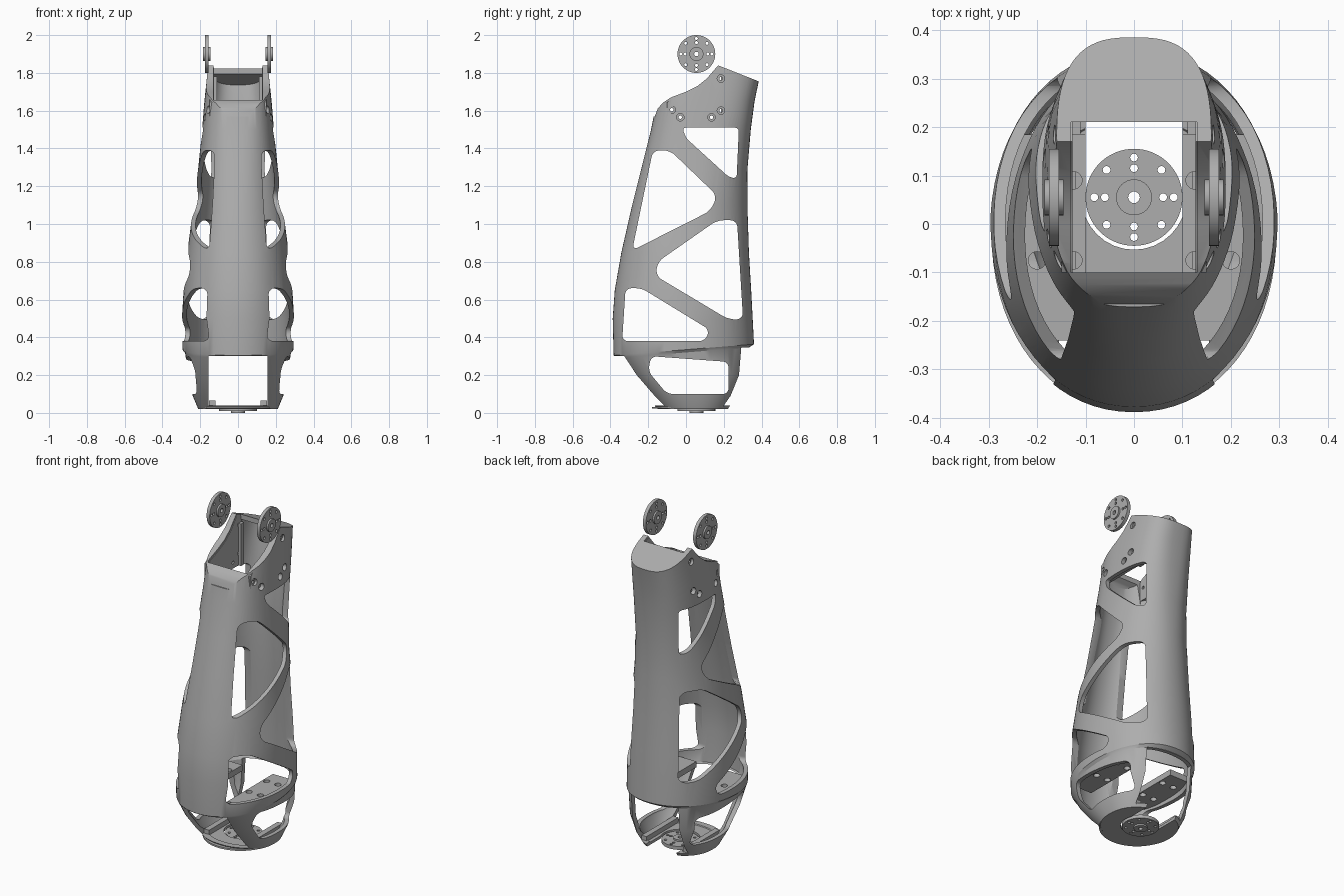
import bpy, bmesh, math
from mathutils import Matrix, Vector

if "Cube" in bpy.data.objects:
    bpy.data.objects.remove(bpy.data.objects["Cube"])

gray = bpy.data.materials.new("satin gray")
gray.use_nodes = True
TONE = (0.42, 0.42, 0.42, 1)
gray.diffuse_color = TONE
gray.node_tree.nodes["Principled BSDF"].inputs["Base Color"].default_value = TONE


def finish(name, bm):
    bmesh.ops.recalc_face_normals(bm, faces=bm.faces)
    mesh = bpy.data.meshes.new(name)
    bm.to_mesh(mesh)
    bm.free()
    mesh.materials.append(gray)
    ob = bpy.data.objects.new(name, mesh)
    bpy.context.collection.objects.link(ob)
    return ob


def box(name, lo, hi):
    bm = bmesh.new()
    lo, hi = Vector(lo), Vector(hi)
    m = Matrix.Translation((lo + hi) / 2) @ Matrix.Diagonal((*(hi - lo), 1))
    bmesh.ops.create_cube(bm, size=1, matrix=m)
    return finish(name, bm)


def rod(name, centre, radius, length, axis="Z", sides=32):
    bm = bmesh.new()
    turn = Matrix.Rotation(math.pi / 2, 4, "Y") if axis == "X" else Matrix()
    bmesh.ops.create_cone(bm, cap_ends=True, segments=sides, radius1=radius,
                          radius2=radius, depth=length,
                          matrix=Matrix.Translation(centre) @ turn)
    return finish(name, bm)


def side_prism(name, corners, rounding=0, half=0.5):
    """Profile in (y, z), corners rounded, extruded across x."""
    bm = bmesh.new()
    face = bm.faces.new([bm.verts.new((-half, y, z)) for y, z in corners])
    if rounding:
        bmesh.ops.bevel(bm, geom=bm.verts[:], offset=rounding, segments=6,
                        profile=0.5, affect="VERTICES")
    ext = bmesh.ops.extrude_face_region(bm, geom=bm.faces[:])
    moved = [g for g in ext["geom"] if isinstance(g, bmesh.types.BMVert)]
    bmesh.ops.translate(bm, verts=moved, vec=(2 * half, 0, 0))
    return finish(name, bm)


def boolean(ob, cutters, operation="DIFFERENCE"):
    for c in cutters:
        mod = ob.modifiers.new("cut", "BOOLEAN")
        mod.solver, mod.operation, mod.object = "EXACT", operation, c
    deps = bpy.context.evaluated_depsgraph_get()
    mesh = bpy.data.meshes.new_from_object(ob.evaluated_get(deps))
    ob.modifiers.clear()
    ob.data = mesh
    for c in cutters:
        bpy.data.objects.remove(c)


def smooth(ob, angle=30):
    bpy.ops.object.select_all(action="DESELECT")
    ob.select_set(True)
    bpy.context.view_layer.objects.active = ob
    bpy.ops.object.shade_smooth_by_angle(angle=math.radians(angle))


# Cross-sections: height, front y, back y, half width, squareness, tilt
SECTIONS = [
    (0.02, -0.15, 0.24, 0.21, 2.2, 0), (0.09, -0.21, 0.28, 0.24, 2.3, 0),
    (0.2, -0.3, 0.32, 0.265, 2.4, 0), (0.32, -0.365, 0.335, 0.28, 2.3, 0.08),
    (0.335, -0.383, 0.36, 0.293, 2.1, 0.08), (0.5, -0.388, 0.353, 0.297, 2.1, 0),
    (0.65, -0.377, 0.345, 0.288, 2.1, 0), (0.85, -0.342, 0.333, 0.268, 2.1, 0),
    (1.1, -0.285, 0.325, 0.236, 2.1, 0), (1.3, -0.235, 0.326, 0.21, 2.3, 0),
    (1.5, -0.185, 0.343, 0.19, 2.6, 0), (1.65, -0.155, 0.363, 0.178, 2.8, 0),
    (1.78, -0.13, 0.39, 0.164, 2.8, 0), (1.9, -0.11, 0.41, 0.155, 2.8, 0)]


def hull(name, inset=0, floor=0.02, sides=72):
    bm = bmesh.new()
    rings = []
    for z, front, back, half, power, tilt in SECTIONS:
        mid, depth = (front + back) / 2, (back - front) / 2 - inset
        ring = []
        for i in range(sides):
            a = math.tau * i / sides
            c, s = math.cos(a), math.sin(a)
            x = math.copysign(abs(c) ** (2 / power), c) * (half - inset)
            y = math.copysign(abs(s) ** (2 / power), s) * depth + mid
            ring.append(bm.verts.new((x, y, max(z, floor) + tilt * y)))
        rings.append(ring)
    for a, b in zip(rings, rings[1:]):
        for i in range(sides):
            j = (i + 1) % sides
            bm.faces.new((a[i], a[j], b[j], b[i]))
    bm.faces.new(rings[0])
    bm.faces.new(rings[-1])
    return finish(name, bm)


# Sweeping top edge; everything above it is trimmed away
TOP_EDGE = [(-0.5, 1.56), (-0.165, 1.57), (-0.15, 1.61), (-0.125, 1.64),
            (-0.08, 1.67), (0.0, 1.70), (0.06, 1.73), (0.11, 1.77), (0.17, 1.84),
            (0.385, 1.755), (0.5, 1.70)]


def above_top(drop):
    return side_prism("trim", [(y, z - drop) for y, z in TOP_EDGE]
                      + [(0.5, 2.2), (-0.5, 2.2)])


# Hollow shell
shell = hull("leg_shell")
boolean(shell, [above_top(0)])
hollow = hull("hollow", 0.024, 0.036)
boolean(hollow, [above_top(0.03)])
boolean(shell, [hollow])

# Truss windows, end openings and bottom slot
WINDOWS = [
    ([(-0.02, 1.51), (0.28, 1.51), (0.268, 1.24), (0.225, 1.25), (0.0, 1.455)], 0.02),
    ([(-0.175, 1.39), (-0.085, 1.39), (0.165, 1.15), (0.13, 1.07), (-0.285, 0.86)], 0.035),
    ([(0.165, 1.02), (0.27, 1.02), (0.302, 0.495), (0.225, 0.495), (-0.16, 0.725), (-0.15, 0.8)], 0.035),
    ([(-0.32, 0.66), (-0.235, 0.66), (0.125, 0.44), (0.1, 0.38), (-0.338, 0.38)], 0.03),
    ([(-0.185, 0.3), (0.225, 0.27), (0.225, 0.1), (-0.1, 0.1), (-0.2, 0.22)], 0.03)]
cuts = [side_prism("window", pts, r) for pts, r in WINDOWS]
cuts += [box("front_opening", (-0.155, -0.5, 0.04), (0.155, 0.01, 0.3)),
         box("back_opening", (-0.155, 0, 0.04), (0.155, 0.5, 0.345)),
         box("bottom_slot", (-0.1, 0.055, 0), (0.1, 0.5, 0.1)),
         rod("horn_clearance", (0, 0.055, 0.03), 0.108, 0.1),
         box("top_opening", (-0.13, -0.1, 1.5), (0.13, 0.21, 2))]
SCREWS = [(-0.075, 1.605), (-0.03, 1.565), (0.135, 1.565), (0.185, 1.6), (0.185, 1.77)]
cuts += [rod("screw_hole", (0, y, z), 0.02, 1, "X", 20) for y, z in SCREWS]
for c in cuts:
    boolean(shell, [c])
smooth(shell)

# Thin bottom flange, open at the back
flange = rod("bottom_flange", (0, 0.025, 0.027), 0.205, 0.01, sides=64)
boolean(flange, [box("slot", (-0.1, 0.055, 0), (0.1, 0.5, 0.1)),
                 rod("clearance", (0, 0.055, 0.03), 0.108, 0.1)])
smooth(flange)

for side, label in ((1, "left"), (-1, "right")):
    def slab(name, x0, x1, y0, y1, z0, z1):
        xs = sorted((side * x0, side * x1))
        return box(label + "_" + name, (xs[0], y0, z0), (xs[1], y1, z1))

    # Motor shelf fitted to the shell, with screw holes
    shelf = slab("shelf", 0.1, 0.4, -0.24, 0.185, 0.315, 0.35)
    boolean(shelf, [hull("fit", 0.01)], "INTERSECT")
    boolean(shelf, [rod("hole", (side * x, y, 0.33), 0.018, 0.2, sides=20)
                    for x in (0.125, 0.2) for y in (-0.075, 0.09)])
    smooth(shelf)

    # Lower rail beside the bottom motor
    slab("lower_rail", 0.12, 0.153, -0.1, 0.2, 0.034, 0.065)

    # Upper bracket plate inside the top opening
    plate = slab("upper_bracket", 0.127, 0.15, -0.1, 0.215, 1.53, 1.9)
    boolean(plate, [above_top(0.012)])
    boolean(plate, [rod("hole", (0, y, z), 0.009, 1, "X", 16) for y, z in SCREWS])
    smooth(plate)
    slab("bracket_lip", 0.11, 0.13, 0.185, 0.215, 1.53, 1.78)


def servo_horn(name, centre, axis):
    centre = Vector(centre)
    disc = rod(name, centre, 0.1, 0.02, axis, 64)
    hub = rod("hub", centre, 0.037, 0.04, axis)
    boolean(disc, [hub], "UNION")
    holes = [rod("bore", centre, 0.012, 0.2, axis, 20)]
    for i in range(8):
        a = i * math.pi / 4
        for r in ((0.08,) if i % 2 else (0.06, 0.082)):
            u, v = r * math.cos(a), r * math.sin(a)
            off = Vector((0, u, v)) if axis == "X" else Vector((u, v, 0))
            holes.append(rod("bolt", centre + off, 0.008, 0.2, axis, 16))
    boolean(disc, holes)
    smooth(disc)


# Output discs
servo_horn("bottom_horn", (0, 0.055, 0.02), "Z")
servo_horn("left_horn", (0.165, 0.055, 1.9), "X")
servo_horn("right_horn", (-0.165, 0.055, 1.9), "X")
